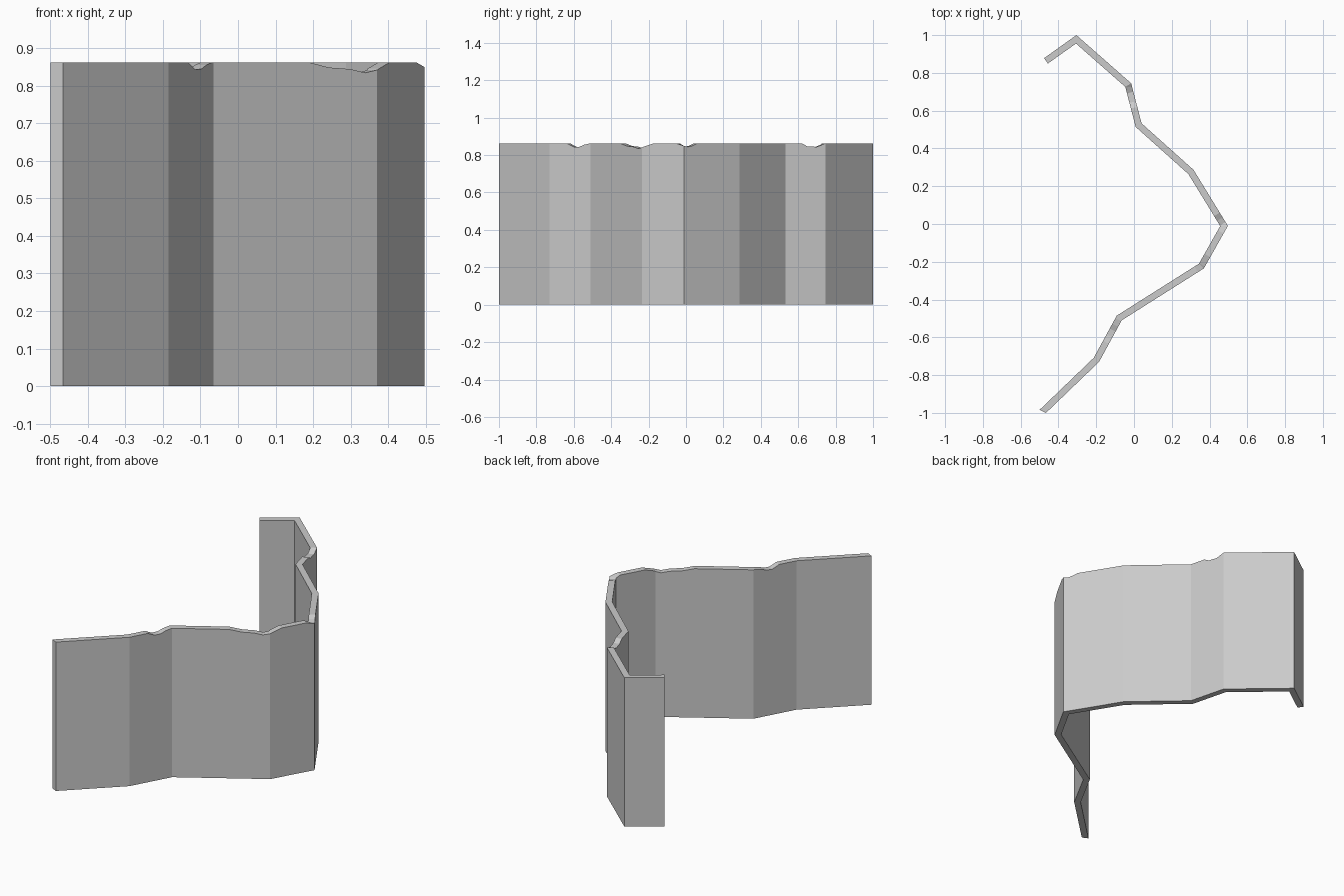
import bpy
import bmesh
from mathutils import Vector

cube = bpy.data.objects.get("Cube")
if cube:
    bpy.data.objects.remove(cube, do_unlink=True)

HEIGHT = 0.862
THICK = 0.035

# Outer foot line of the folded wall, front end to back end
corners = [(-0.466, -1.0), (-0.185, -0.73), (-0.065, -0.51), (0.37, -0.235),
           (0.497, -0.01), (0.315, 0.287), (0.04, 0.533), (-0.015, 0.745),
           (-0.305, 1.0), (-0.476, 0.878)]

# Chips in the top edge: position along y, and depth below the top
chips = [(-0.635, 0), (-0.6, 0.019), (-0.57, 0.018), (-0.545, 0.007), (-0.515, 0),
         (-0.35, 0), (-0.315, 0.014), (-0.28, 0.018), (-0.255, 0.028),
         (-0.225, 0.017), (-0.175, 0),
         (-0.05, 0), (-0.01, 0.013), (0.01, 0.018), (0.035, 0.012), (0.06, 0),
         (0.62, 0), (0.65, 0.016), (0.7, 0.018), (0.73, 0.006), (0.742, 0)]


def chip_depth(y):
    for (y0, d0), (y1, d1) in zip(chips, chips[1:]):
        if y0 <= y <= y1:
            return d0 + (d1 - d0) * (y - y0) / (y1 - y0)
    return 0.0


# Outer line with a station at each chip point
outer = []
for a, b in zip(corners, corners[1:]):
    a, b = Vector(a), Vector(b)
    outer.append(a)
    if b.y > a.y:
        for y, _ in chips:
            if a.y + 0.004 < y < b.y - 0.004:
                outer.append(a.lerp(b, (y - a.y) / (b.y - a.y)))
outer.append(Vector(corners[-1]))


def side_normal(a, b):
    d = (b - a).normalized()
    return Vector((-d.y, d.x))


# Inner line, mitred at each fold
inner = []
for i, p in enumerate(outer):
    before = side_normal(outer[max(i - 1, 0)], outer[max(i, 1)])
    last = len(outer) - 1
    after = side_normal(outer[min(i, last - 1)], outer[min(i + 1, last)])
    m = (before + after).normalized()
    inner.append(p + m * THICK / m.dot(before))
inner[0] -= (outer[1] - outer[0]).normalized() * 0.013

# Loft a four-cornered section along the stations
bm = bmesh.new()
rings = []
for o, n in zip(outer, inner):
    top = HEIGHT - chip_depth(o.y)
    rings.append([bm.verts.new((q.x, q.y, z)) for q, z in
                  ((o, 0), (o, top), (n, top), (n, 0))])
for r, s in zip(rings, rings[1:]):
    for k in range(4):
        j = (k + 1) % 4
        bm.faces.new((r[k], r[j], s[j], s[k]))
bm.faces.new(rings[0])
bm.faces.new(rings[-1])
bmesh.ops.recalc_face_normals(bm, faces=bm.faces)

mesh = bpy.data.meshes.new("folded_wall")
bm.to_mesh(mesh)
bm.free()
wall = bpy.data.objects.new("folded_wall", mesh)
bpy.context.collection.objects.link(wall)

# Plain grey
grey = bpy.data.materials.new("light_grey")
grey.use_nodes = True
colour = (0.6, 0.6, 0.6, 1)
grey.diffuse_color = colour
grey.node_tree.nodes["Principled BSDF"].inputs["Base Color"].default_value = colour
mesh.materials.append(grey)
